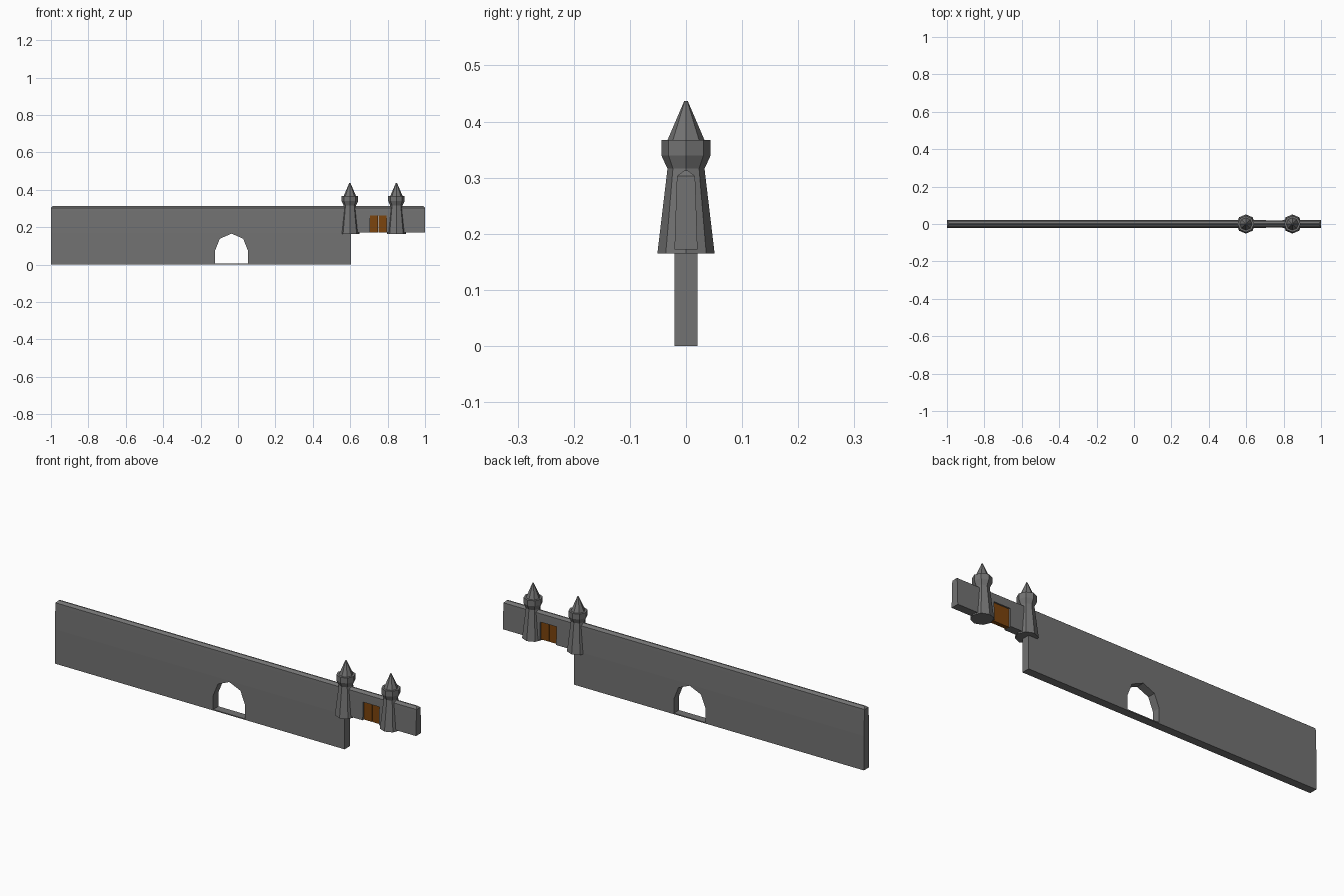
import bpy, bmesh, math

if "Cube" in bpy.data.objects:
    bpy.data.objects.remove(bpy.data.objects["Cube"])


def material(name, rgb):
    m = bpy.data.materials.new(name)
    m.diffuse_color = (*rgb, 1)
    m.use_nodes = True
    m.node_tree.nodes["Principled BSDF"].inputs["Base Color"].default_value = m.diffuse_color
    return m


STONE = material("grey stone", (0.17, 0.17, 0.17))
WOOD = material("brown wood", (0.20, 0.058, 0.004))


def finish(name, bm, mat):
    bmesh.ops.recalc_face_normals(bm, faces=bm.faces)
    mesh = bpy.data.meshes.new(name)
    bm.to_mesh(mesh)
    bm.free()
    mesh.materials.append(mat)
    obj = bpy.data.objects.new(name, mesh)
    bpy.context.collection.objects.link(obj)
    return obj


def box(name, x0, x1, depth, z0, z1, mat):
    bm = bmesh.new()
    bmesh.ops.create_cube(bm, size=1)
    for v in bm.verts:
        v.co.x = x0 if v.co.x < 0 else x1
        v.co.y *= 2 * depth
        v.co.z = z0 if v.co.z < 0 else z1
    return finish(name, bm, mat)


# Wall: front outline with archway and gate notch, extruded through y
BASE, CAP, EAVE, RIDGE = 0.172, 0.287, 0.303, 0.313
arch = [(-0.123, 0), (-0.123, 0.075), (-0.097, 0.139), (-0.034, 0.166),
        (0.028, 0.139), (0.053, 0.075), (0.053, 0)]
gate = [(0.705, BASE), (0.705, 0.262), (0.795, 0.262), (0.795, BASE)]
outline = ([(-1, 0)] + arch + [(0.605, 0), (0.605, BASE)] + gate
           + [(1, BASE), (1, RIDGE), (-1, RIDGE)])
bm = bmesh.new()
face = bm.faces.new([bm.verts.new((x, -1, z)) for x, z in outline])
new = bmesh.ops.extrude_face_region(bm, geom=[face])["geom"]
for v in new:
    if isinstance(v, bmesh.types.BMVert):
        v.co.y = 1
for z in (BASE, CAP, EAVE):
    bmesh.ops.bisect_plane(bm, geom=bm.verts[:] + bm.edges[:] + bm.faces[:],
                           dist=1e-5, plane_co=(0, 0, z), plane_no=(0, 0, 1))

# Wall thickness by height: upright base, sloped upper part, ridged top
levels = [(0, 0.0205), (BASE, 0.0205), (CAP, 0.0168), (EAVE, 0.016), (RIDGE, 0.003)]
for v in bm.verts:
    for (za, ya), (zb, yb) in zip(levels, levels[1:]):
        if za - 1e-5 <= v.co.z <= zb + 1e-5:
            half = ya + (yb - ya) * (v.co.z - za) / (zb - za)
    v.co.y = math.copysign(half, v.co.y)
    if v.co.z > RIDGE - 1e-4:
        v.co.x *= 0.99
finish("wall", bm, STONE)

# Thin threshold under the archway
box("arch_threshold", -0.123, 0.053, 0.0205, 0, 0.005, STONE)

# Two gate leaves
box("gate_leaf_left", 0.705, 0.7492, 0.010, BASE, 0.262, WOOD)
box("gate_leaf_right", 0.7508, 0.795, 0.010, BASE, 0.262, WOOD)

# Eight-sided towers: stacked rings of (radius, height)
profile = [(0.051, 0.165), (0.033, 0.316), (0.044, 0.34), (0.044, 0.367),
           (0.033, 0.367), (0.003, 0.437)]
for name, cx in (("left_tower", 0.598), ("right_tower", 0.847)):
    bm = bmesh.new()
    rings = [[bm.verts.new((cx + r * math.cos(i * math.pi / 4),
                            r * math.sin(i * math.pi / 4), z)) for i in range(8)]
             for r, z in profile]
    for a, b in zip(rings, rings[1:]):
        for i in range(8):
            j = (i + 1) % 8
            bm.faces.new((a[i], a[j], b[j], b[i]))
    bm.faces.new(rings[0])
    bm.faces.new(rings[-1])
    finish(name, bm, STONE)
